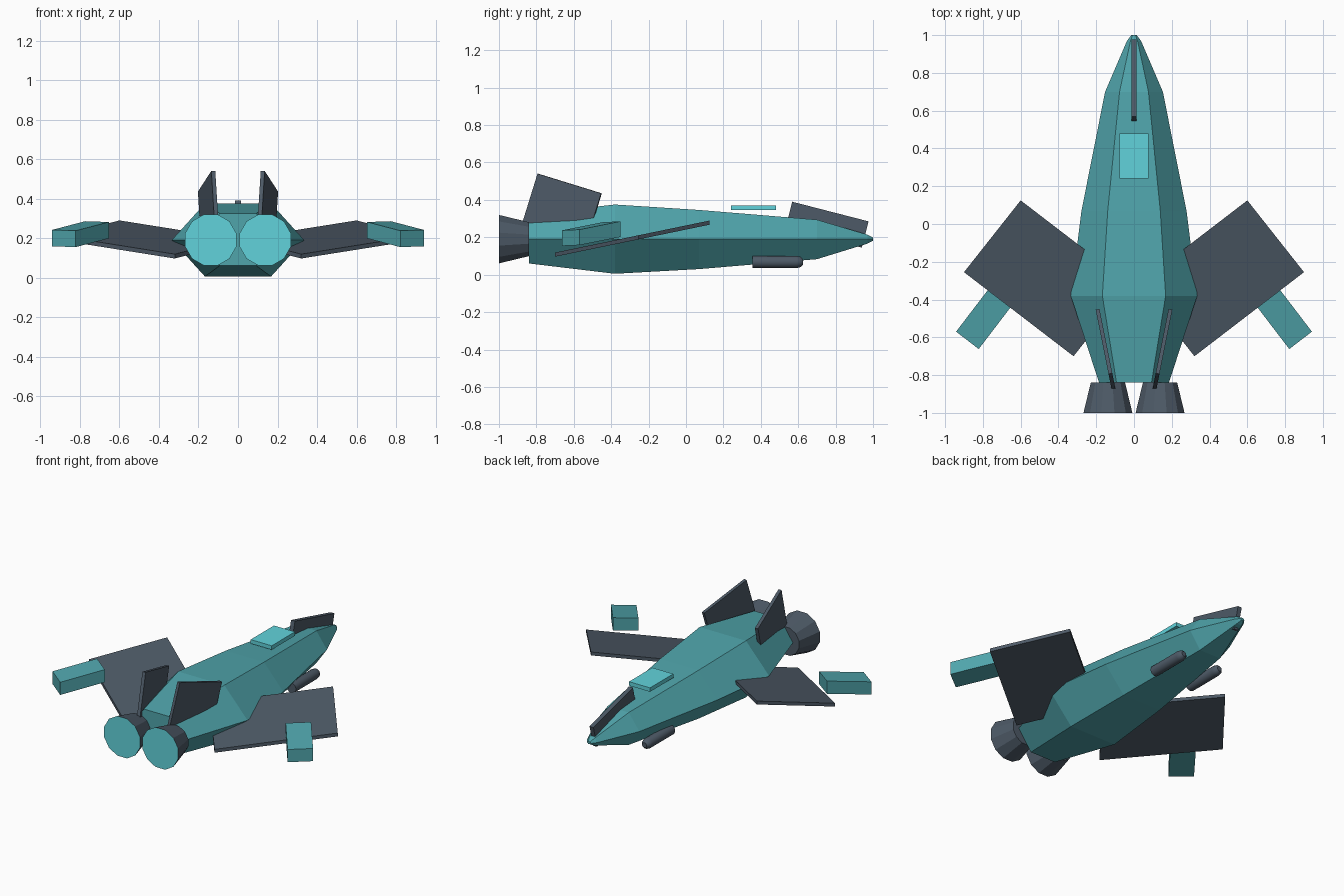
import bpy, bmesh, math
from mathutils import Vector, Matrix

cube = bpy.data.objects.get("Cube")
if cube:
    bpy.data.objects.remove(cube, do_unlink=True)


def material(name, rgb):
    m = bpy.data.materials.new(name)
    m.use_nodes = True
    m.diffuse_color = (*rgb, 1)
    m.node_tree.nodes["Principled BSDF"].inputs["Base Color"].default_value = (*rgb, 1)
    return m


TEAL = material("teal_hull", (0.08, 0.375, 0.41))
CYAN = material("bright_cyan", (0.12, 0.65, 0.71))
SLATE = material("dark_slate", (0.075, 0.102, 0.135))


def finish(name, bm, mats, mirror=False):
    bmesh.ops.recalc_face_normals(bm, faces=bm.faces)
    mesh = bpy.data.meshes.new(name)
    bm.to_mesh(mesh)
    bm.free()
    for m in mats:
        mesh.materials.append(m)
    ob = bpy.data.objects.new(name, mesh)
    bpy.context.collection.objects.link(ob)
    if mirror:
        ob.modifiers.new("mirror", 'MIRROR').use_mirror_merge = False
    return ob


def loft(bm, rings):
    """Skin a list of equal point rings and cap both ends."""
    loops = [[bm.verts.new(p) for p in ring] for ring in rings]
    n = len(loops[0])
    for a, b in zip(loops, loops[1:]):
        for i in range(n):
            j = (i + 1) % n
            bm.faces.new((a[i], a[j], b[j], b[i]))
    return bm.faces.new(loops[0]), bm.faces.new(loops[-1])


def slab(name, corner, u, v, w, mat, mirror=False):
    """Box spanned by three edge vectors from one corner."""
    c, u, v, w = (Vector(p) for p in (corner, u, v, w))
    base = [c, c + u, c + u + v, c + v]
    bm = bmesh.new()
    loft(bm, [base, [p + w for p in base]])
    return finish(name, bm, [mat], mirror)


def round_ring(x, y, z, r, n):
    turn = [math.tau * (i + 0.5) / n for i in range(n)]
    return [(x + r * math.cos(t), y, z + r * math.sin(t)) for t in turn]


# Hull: hexagonal sections given as y, half width, top, bottom
MID = 0.19
sections = [(-0.84, 0.185, 0.325, 0.06), (-0.38, 0.335, 0.375, 0.005),
            (0.07, 0.278, 0.346, 0.03), (0.70, 0.153, 0.294, 0.083),
            (0.97, 0.037, 0.214, 0.166), (1.0, 0.014, 0.198, 0.182)]
bm = bmesh.new()
loft(bm, [[(w, y, MID), (w / 2, y, top), (-w / 2, y, top),
           (-w, y, MID), (-w / 2, y, low), (w / 2, y, low)]
          for y, w, top, low in sections])
finish("hull", bm, [TEAL])

# Canopy plate
slab("canopy", (-0.076, 0.24, 0.345), (0.152, 0, 0), (0, 0.24, 0), (0, 0, 0.026), CYAN)

# Wings: swept rectangles pitched up toward the nose
PITCH = 0.207
slab("wings", (0.02, -0.32, 0.175), (0.58, 0.445, 0.445 * PITCH),
     (0.30, -0.38, -0.38 * PITCH), (0, 0, 0.022), SLATE, True)

# Wingtip pods
slab("wingtip_blocks", (0.822, -0.662, 0.154), (0.12, 0.092, 0.004),
     (-0.168, 0.22, 0.044), (0, 0, 0.083), TEAL, True)

# Tail fins, toed outward toward the nose
toe = 0.2
slab("tail_fins", (0.115, -0.79, 0.54), (0.34 * toe, 0.34, -0.105),
     (-0.096 * toe, -0.096, -0.31), (0.02, -0.004, 0), SLATE, True)

# Nose fin
slab("nose_fin", (-0.014, 0.568, 0.39), (0, 0.408, -0.105),
     (0, -0.036, -0.14), (0.028, 0, 0), SLATE)

# Engine nozzles with a glowing inset exhaust
bm = bmesh.new()
rear, front = loft(bm, [round_ring(0.138, -1.0, MID, 0.134, 12),
                        round_ring(0.138, -0.84, MID, 0.094, 12)])
bmesh.ops.inset_region(bm, faces=[rear], thickness=0.03)
rear.material_index = 1
finish("engine_nozzles", bm, [SLATE, CYAN], True)

# Underslung cannons with a tapered muzzle
bm = bmesh.new()
loft(bm, [round_ring(0.137, y, 0.068, r, 20)
          for y, r in ((0.355, 0.033), (0.59, 0.033), (0.612, 0.028), (0.625, 0.016))])
cannons = finish("cannons", bm, [SLATE], True)
bpy.context.view_layer.objects.active = cannons
cannons.select_set(True)
bpy.ops.object.shade_smooth_by_angle(angle=math.radians(35))
cannons.select_set(False)
